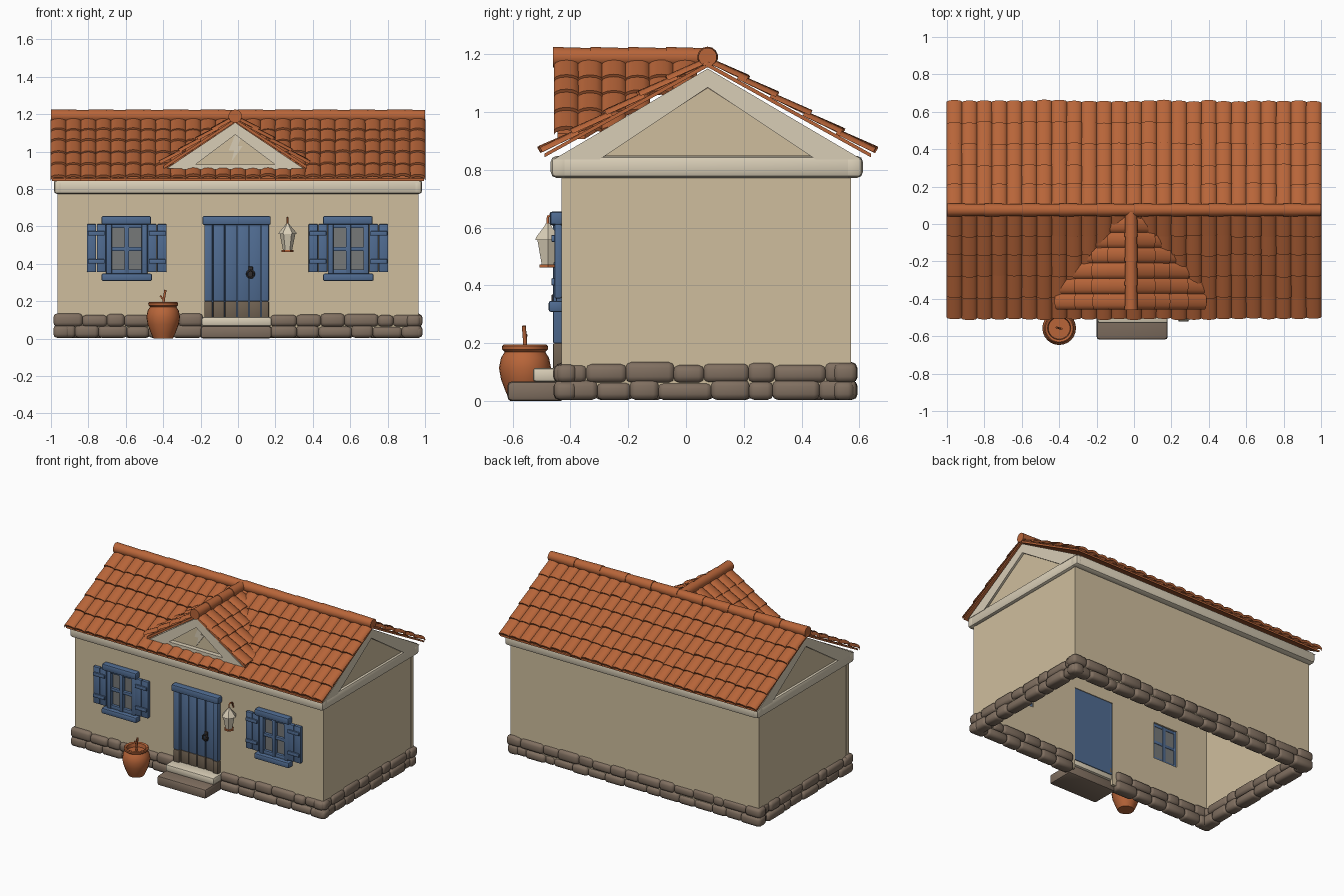
import bpy, bmesh, math, random
from math import sin, cos, pi, radians
from mathutils import Vector, Matrix

random.seed(4)
if "Cube" in bpy.data.objects:
    bpy.data.objects.remove(bpy.data.objects["Cube"])


def material(name, r, g, b):
    lin = [(c / 255 / 12.92) if c < 11 else ((c / 255 + 0.055) / 1.055) ** 2.4 for c in (r, g, b)] + [1]
    m = bpy.data.materials.new(name)
    m.use_nodes = True
    m.diffuse_color = lin
    node = m.node_tree.nodes["Principled BSDF"]
    node.inputs["Base Color"].default_value = lin
    node.inputs["Roughness"].default_value = 0.9
    return m


TILE = material("terracotta", 184, 101, 57)
WALL = material("plaster", 207, 190, 158)
TRIM = material("pale_trim", 216, 205, 182)
BLUE = material("blue_paint", 80, 108, 146)
STONE = material("stone", 128, 111, 96)
DIRT = material("weathered_brown", 112, 98, 82)
GLASS = material("window_glass", 118, 120, 120)
DARK = material("dark_iron", 50, 46, 46)


def make(name, bm, mat, angle=40):
    bmesh.ops.recalc_face_normals(bm, faces=bm.faces)
    me = bpy.data.meshes.new(name)
    bm.to_mesh(me)
    bm.free()
    me.materials.append(mat)
    me.shade_smooth()
    me.set_sharp_from_angle(angle=radians(angle))
    ob = bpy.data.objects.new(name, me)
    bpy.context.collection.objects.link(ob)
    return ob


def box(bm, x, y, z, bevel=0.0, turn=0.0):
    """Box from (min, max) ranges, with rounded edges and an optional turn about y."""
    c = Vector((sum(x) / 2, sum(y) / 2, sum(z) / 2))
    size = (x[1] - x[0], y[1] - y[0], z[1] - z[0])
    mat = Matrix.Translation(c) @ Matrix.Rotation(turn, 4, 'Y') @ Matrix.Diagonal((*size, 1))
    verts = bmesh.ops.create_cube(bm, size=1, matrix=mat)["verts"]
    if bevel:
        edges = list({e for v in verts for e in v.link_edges})
        bmesh.ops.bevel(bm, geom=edges, offset=bevel, segments=2, profile=0.5, affect='EDGES')


def solid(bm, pts, vec):
    """Polygon pushed along a vector."""
    a = [bm.verts.new(p) for p in pts]
    b = [bm.verts.new(Vector(p) + Vector(vec)) for p in pts]
    bm.faces.new(a)
    bm.faces.new(b[::-1])
    for i in range(len(a)):
        j = (i + 1) % len(a)
        bm.faces.new((a[i], b[i], b[j], a[j]))


def boxes(name, mat, items, bevel=0.0):
    bm = bmesh.new()
    for item in items:
        box(bm, *item, bevel)
    return make(name, bm, mat)


def lathe(name, mat, profile, at, n=24):
    bm = bmesh.new()
    rings = [[bm.verts.new((at[0] + r * cos(2 * pi * k / n), at[1] + r * sin(2 * pi * k / n), at[2] + z))
              for k in range(n)] for r, z in profile]
    for a, b in zip(rings, rings[1:]):
        for k in range(n):
            bm.faces.new((a[k], a[(k + 1) % n], b[(k + 1) % n], b[k]))
    bm.faces.new(rings[0])
    bm.faces.new(rings[-1])
    return make(name, bm, mat)


def tube(name, mat, pts, radius):
    cu = bpy.data.curves.new(name, 'CURVE')
    cu.dimensions = '3D'
    cu.bevel_depth, cu.bevel_resolution, cu.use_fill_caps = radius, 1, True
    sp = cu.splines.new('POLY')
    sp.points.add(len(pts) - 1)
    for p, q in zip(sp.points, pts):
        p.co = (*q, 1)
    cu.materials.append(mat)
    bpy.context.collection.objects.link(bpy.data.objects.new(name, cu))


# Walls: front built around the door and window openings
MID, DX = 0.075, -0.015
FY, BY, TOP = -0.43, 0.57, 0.82
fy = (FY, FY + 0.03)
wins = (-0.595, 0.59)
front = [((-0.965, -0.69), fy, (0.03, TOP)), ((-0.5, -0.16), fy, (0.03, TOP)), ((0.15, 0.495), fy, (0.03, TOP)),
         ((0.685, 0.965), fy, (0.03, TOP)), ((-0.16, 0.15), fy, (0.62, TOP))]
for c in wins:
    front += [((c - 0.095, c + 0.095), fy, (0.03, 0.35)), ((c - 0.095, c + 0.095), fy, (0.61, TOP))]
boxes("front_wall", WALL, front)
boxes("back_wall", WALL, [((-0.965, 0.965), (BY - 0.03, BY), (0.03, TOP))])
for s, side in ((-1, "right"), (1, "left")):
    bm = bmesh.new()
    prof = [(FY, 0.03), (BY, 0.03), (BY, TOP), (MID, 1.13), (FY, TOP)]
    solid(bm, [(s * 0.962, y, z) for y, z in prof], (-s * 0.03, 0, 0))
    make(side + "_gable_wall", bm, WALL)
    # Sloping gable frame with a shadow line and an inner panel
    bm = bmesh.new()
    prof = [(-0.46, 0.835), (MID, 1.15), (0.61, 0.835), (0.45, 0.835), (MID, 1.085), (-0.3, 0.835)]
    solid(bm, [(s * 0.985, y, z) for y, z in prof], (-s * 0.04, 0, 0))
    make(side + "_gable_frame", bm, TRIM)
    for name, mat, x, k in (("_gable_groove", DIRT, 0.966, 1), ("_gable_panel", WALL, 0.970, 0.95)):
        bm = bmesh.new()
        tri = [(-0.31, 0.845), (0.46, 0.845), (MID, 1.09)]
        solid(bm, [(s * x, MID + (y - MID) * k, 0.925 + (z - 0.925) * k) for y, z in tri], (-s * 0.006, 0, 0))
        make(side + name, bm, mat)

# Cornice ring
cz = (0.772, 0.848)
boxes("cornice", TRIM, [((-0.985, 0.985), (-0.468, -0.40), cz), ((-0.985, 0.985), (0.54, 0.612), cz),
                        ((-0.985, -0.93), (-0.468, 0.612), cz), ((0.93, 0.985), (-0.468, 0.612), cz)], 0.02)

# Stone footing, two courses, with a gap for the door
bm = bmesh.new()


def stone_row(a, b, place):
    for z0, z1 in ((0.004, 0.07), (0.064, 0.132)):
        n = max(2, round((b - a) / 0.135))
        cuts = [a] + [a + (b - a) * (i + random.uniform(-0.25, 0.25)) / n for i in range(1, n)] + [b]
        for p, q in zip(cuts, cuts[1:]):
            j = random.uniform(-0.008, 0.006)
            place((p - 0.002, q + 0.002), j, (z0, z1 + random.uniform(-0.008, 0.004)))


for a, b in ((-0.985, -0.19), (0.175, 0.985)):
    stone_row(a, b, lambda r, j, z: box(bm, r, (-0.455 - j, -0.38), z, 0.02))
stone_row(-0.985, 0.985, lambda r, j, z: box(bm, r, (0.51, 0.588 + j), z, 0.02))
for s in (-1, 1):
    stone_row(-0.455, 0.588, lambda r, j, z: box(bm, sorted((s * 0.9, s * (0.982 + j))), r, z, 0.02))
make("stone_footing", bm, STONE, 60)

# Door steps
boxes("lower_step", STONE, [((-0.2, 0.18), (-0.618, -0.42), (0, 0.068))], 0.015)
boxes("upper_step", TRIM, [((-0.195, 0.18), (-0.53, -0.41), (0.066, 0.115))], 0.012)

# Door: planks, weathered foot, posts and lintel
edge = [-0.135 + 0.0645 * i for i in range(5)]
planks = [(a + 0.002, b - 0.002) for a, b in zip(edge, edge[1:])]
posts = [(-0.18, -0.137), (0.125, 0.165)]
for name, mat, z in (("door", BLUE, (0.2, 0.615)), ("door_foot", DIRT, (0.11, 0.2))):
    boxes(name + "_planks", mat, [(p, (-0.447, -0.41), z) for p in planks], 0.004)
    boxes(name + "_posts", mat, [(p, (-0.46, -0.405), z) for p in posts], 0.005)
boxes("door_backing", BLUE, [((-0.16, 0.15), (-0.43, -0.405), (0.1, 0.62))])
boxes("door_lintel", BLUE, [((-0.19, 0.175), (-0.472, -0.41), (0.608, 0.655))], 0.008)
boxes("door_lock", DARK, [((0.055, 0.08), (-0.455, -0.44), (0.32, 0.385))], 0.005)
ring = [(0.067 + 0.02 * cos(t * pi / 6), -0.46, 0.345 + 0.02 * sin(t * pi / 6)) for t in range(13)]
tube("door_ring", DARK, ring, 0.005)

# Windows with shutters
for c, side in zip(wins, ("right", "left")):
    boxes(side + "_window_glass", GLASS, [((c - 0.1, c + 0.1), (-0.425, -0.415), (0.345, 0.615))])
    y = (-0.45, -0.41)
    bars = [((c + u - w, c + u + w), y, (0.34, 0.615)) for u, w in ((-0.095, 0.015), (0, 0.013), (0.095, 0.015))]
    bars += [((c - 0.1, c + 0.1), (-0.444, -0.412), z) for z in ((0.34, 0.37), (0.468, 0.49), (0.59, 0.615))]
    boxes(side + "_window_frame", BLUE, bars, 0.004)
    boxes(side + "_window_lintel", BLUE, [((c - 0.135, c + 0.13), (-0.47, -0.42), (0.61, 0.655))], 0.008)
    boxes(side + "_window_sill", BLUE, [((c - 0.135, c + 0.135), (-0.475, -0.42), (0.308, 0.347))], 0.008)
    shutter = []
    for s in (-1, 1):
        for a, b in ((0.112, 0.16), (0.163, 0.213)):
            shutter.append((sorted((c + s * a, c + s * b)), (-0.455, -0.43), (0.355, 0.612)))
        for z in (0.40, 0.55):
            shutter.append((sorted((c + s * 0.118, c + s * 0.208)), (-0.466, -0.45), (z, z + 0.025)))
    boxes(side + "_window_shutters", BLUE, shutter, 0.005)


# Roof tiles
def tile(bm, at, u, v, n, width, length):
    lift = 0.010 + random.uniform(-0.002, 0.004)
    rows = []
    for d, h in ((0, 0.0), (length, lift), (length, lift - 0.016)):
        rows.append([bm.verts.new(at + u * (width * 0.52 * cos(pi * k / 6)) + v * d + n * (h + 0.019 * sin(pi * k / 6)))
                     for k in range(7)])
    for a, b in zip(rows, rows[1:]):
        for k in range(6):
            bm.faces.new((a[k], a[k + 1], b[k + 1], b[k]))


def tile_slope(bm, top, u, down, cols, courses, width, keep=lambda p: True):
    """Courses of tiles below a ridge point; u runs along the ridge."""
    v = down.normalized()
    n = u.cross(v)
    n = n if n.z > 0 else -n
    step = down.length / courses
    for r in range(courses):
        for c in range(cols):
            at = top + u * (width * (c + 0.5)) + v * (r * step - (0.015 if r else 0))
            if keep(at + v * step):
                tile(bm, at, u, v, n, width, step + 0.015 + random.uniform(-0.004, 0.006))


RIDGE, EAVE = 1.17, 0.853
slope = (RIDGE - EAVE) / 0.57
bm = bmesh.new()
for s in (-1, 1):
    prof = [(MID, RIDGE), (MID + s * 0.565, EAVE + 0.003), (MID + s * 0.565, EAVE - 0.01), (MID, RIDGE - 0.015)]
    solid(bm, [(-0.995, y, z) for y, z in prof], (1.99, 0, 0))
make("roof_deck", bm, TILE)
bm = bmesh.new()
for s in (-1, 1):
    tile_slope(bm, Vector((-1, MID, RIDGE)), Vector((1, 0, 0)), Vector((0, s * 0.57, EAVE - RIDGE)), 25, 5, 0.08)
make("roof_tiles", bm, TILE, 50)

# Porch gable roof, running back into the main slope
D_RIDGE, D_EAVE, D_RUN, D_FRONT = 1.175, 0.925, 0.39, -0.445
bm = bmesh.new()
for s in (-1, 1):
    e = DX + s * D_RUN * 0.98
    solid(bm, [(DX, D_FRONT, D_RIDGE), (DX, 0.06, D_RIDGE), (e, -0.35, D_EAVE), (e, D_FRONT, D_EAVE)], (0, 0, -0.018))
make("porch_deck", bm, TILE)
bm = bmesh.new()
above = lambda p: p.z > RIDGE - slope * abs(MID - p.y) - 0.07
for s in (-1, 1):
    tile_slope(bm, Vector((DX, -0.455, D_RIDGE)), Vector((0, 1, 0)), Vector((s * D_RUN, 0, D_EAVE - D_RIDGE)),
               6, 4, 0.082, above)
make("porch_tiles", bm, TILE, 50)

# Porch pediment
bm = bmesh.new()
chev = [(-0.365, 0.91), (0, 1.155), (0.365, 0.91), (0.24, 0.91), (0, 1.09), (-0.24, 0.91)]
solid(bm, [(DX + x, -0.443, z) for x, z in chev], (0, 0.06, 0))
solid(bm, [(DX + x, -0.437, z) for x, z in ((-0.3, 0.905), (0.3, 0.905), (0.3, 0.93), (-0.3, 0.93))], (0, 0.06, 0))
make("pediment_frame", bm, TRIM)
bm = bmesh.new()
solid(bm, [(DX + x, -0.405, z) for x, z in ((-0.3, 0.91), (0.3, 0.91), (0, 1.11))], (0, 0.03, 0))
make("pediment_panel", bm, WALL)
bm = bmesh.new()
crack = [(0.0, 1.09), (0.035, 1.09), (0.015, 1.03), (0.04, 1.03), (-0.02, 0.945), (-0.005, 1.005), (-0.035, 1.005)]
solid(bm, [(DX + x, -0.412, z) for x, z in crack], (0, 0.008, 0))
make("pediment_chip", bm, TRIM)


# Ridge caps: overlapping, slightly flared round tiles
def ridge_caps(name, start, axis, total, count):
    bm = bmesh.new()
    step = total / count
    rot = axis.to_track_quat('Z', 'Y').to_matrix().to_4x4()
    for i in range(count):
        m = Matrix.Translation(start + axis * step * (i + 0.5)) @ rot
        bmesh.ops.create_cone(bm, cap_ends=True, segments=14, radius1=0.036, radius2=0.032,
                              depth=step + 0.004, matrix=m)
    make(name, bm, TILE)


ridge_caps("main_ridge_caps", Vector((-0.998, MID, 1.19)), Vector((1, 0, 0)), 1.996, 10)
ridge_caps("porch_ridge_caps", Vector((DX, -0.458, 1.189)), Vector((0, 1, 0)), 0.52, 4)

# Wall lantern
lx, ly = 0.265, -0.478
lathe("lantern_body", TRIM, [(0.024, 0.47), (0.042, 0.56)], (lx, ly, 0), 6)
lathe("lantern_cap", TRIM, [(0.05, 0.558), (0.046, 0.568), (0.014, 0.605), (0.008, 0.615)], (lx, ly, 0), 6)
lathe("lantern_base", TILE, [(0.033, 0.462), (0.033, 0.473)], (lx, ly, 0), 6)
tube("lantern_hook", TILE, [(lx, -0.43, 0.6), (lx, -0.44, 0.635), (lx, -0.46, 0.645), (lx, -0.478, 0.638),
                            (lx, -0.478, 0.61)], 0.005)

# Clay pot with a dry twig
px, py = -0.4, -0.557
lathe("pot", TILE, [(0.052, 0.0), (0.066, 0.03), (0.083, 0.075), (0.09, 0.115), (0.083, 0.15), (0.07, 0.17),
                    (0.079, 0.178), (0.08, 0.19), (0.074, 0.195), (0.062, 0.19), (0.058, 0.165)], (px, py, 0))
tube("twig", TILE, [(px, py, 0.16), (px + 0.003, py, 0.21), (px + 0.012, py - 0.004, 0.26)], 0.007)
tube("twig_shoot", TILE, [(px + 0.003, py, 0.205), (px - 0.016, py + 0.004, 0.23)], 0.005)
